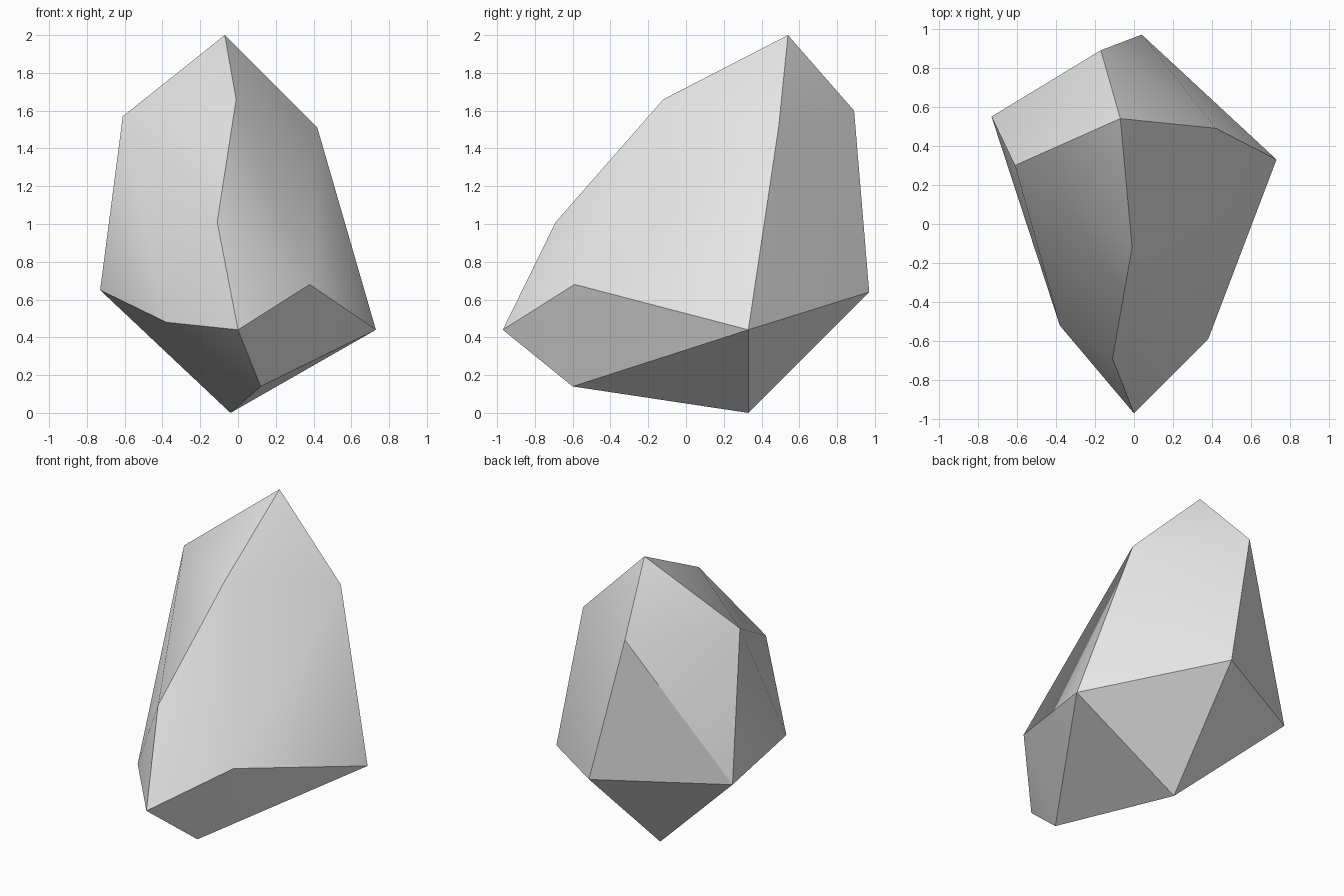
import bpy
import bmesh
import math

cube = bpy.data.objects.get("Cube")
if cube:
    bpy.data.objects.remove(cube, do_unlink=True)

# Stone colour
stone = bpy.data.materials.new("stone_grey")
stone.use_nodes = True
grey = (0.8, 0.8, 0.8, 1)
stone.diffuse_color = grey
shader = next(n for n in stone.node_tree.nodes if n.type == 'BSDF_PRINCIPLED')
shader.inputs["Base Color"].default_value = grey

# Corners of the boulder, one letter each
corners = {
    "A": (-0.07, 0.54, 2.0),     # peak
    "B": (-0.01, -0.12, 1.66),   # front ridge, top to bottom
    "C": (-0.11, -0.69, 1.01),
    "D": (0, -0.97, 0.44),
    "E": (0.38, -0.59, 0.68),    # widest ring
    "F": (0.73, 0.33, 0.44),
    "M": (0.04, 0.97, 0.64),
    "J": (-0.73, 0.55, 0.65),
    "I": (-0.38, -0.52, 0.48),
    "K": (-0.61, 0.30, 1.57),    # shoulders
    "L": (0.42, 0.49, 1.51),
    "N": (-0.17, 0.89, 1.60),
    "G": (0.12, -0.60, 0.14),    # underside
    "H": (-0.04, 0.33, 0),
}

# Facets grouped by side, each named by its corners
facets = {
    "front_left": "KAB KBC KCI KIJ CDI",
    "front_right": "CDE CEB BEL BLA ELF",
    "back_left": "NMJ NJK NKA",
    "back_right": "ALN NLM LFM",
    "underside": "DEG EFG GFH FHM HMJ GHI GID HIJ",
}

# Boulder body
bm = bmesh.new()
verts = {name: bm.verts.new(co) for name, co in corners.items()}
for side in facets.values():
    for facet in side.split():
        bm.faces.new([verts[c] for c in facet])
bmesh.ops.recalc_face_normals(bm, faces=bm.faces[:])

mesh = bpy.data.meshes.new("boulder")
bm.to_mesh(mesh)
bm.free()
mesh.materials.append(stone)
boulder = bpy.data.objects.new("boulder", mesh)
bpy.context.collection.objects.link(boulder)

# Soft shading across shallow edges, crisp main ridges
bpy.ops.object.select_all(action='DESELECT')
boulder.select_set(True)
bpy.context.view_layer.objects.active = boulder
bpy.ops.object.shade_smooth_by_angle(angle=math.radians(30))
